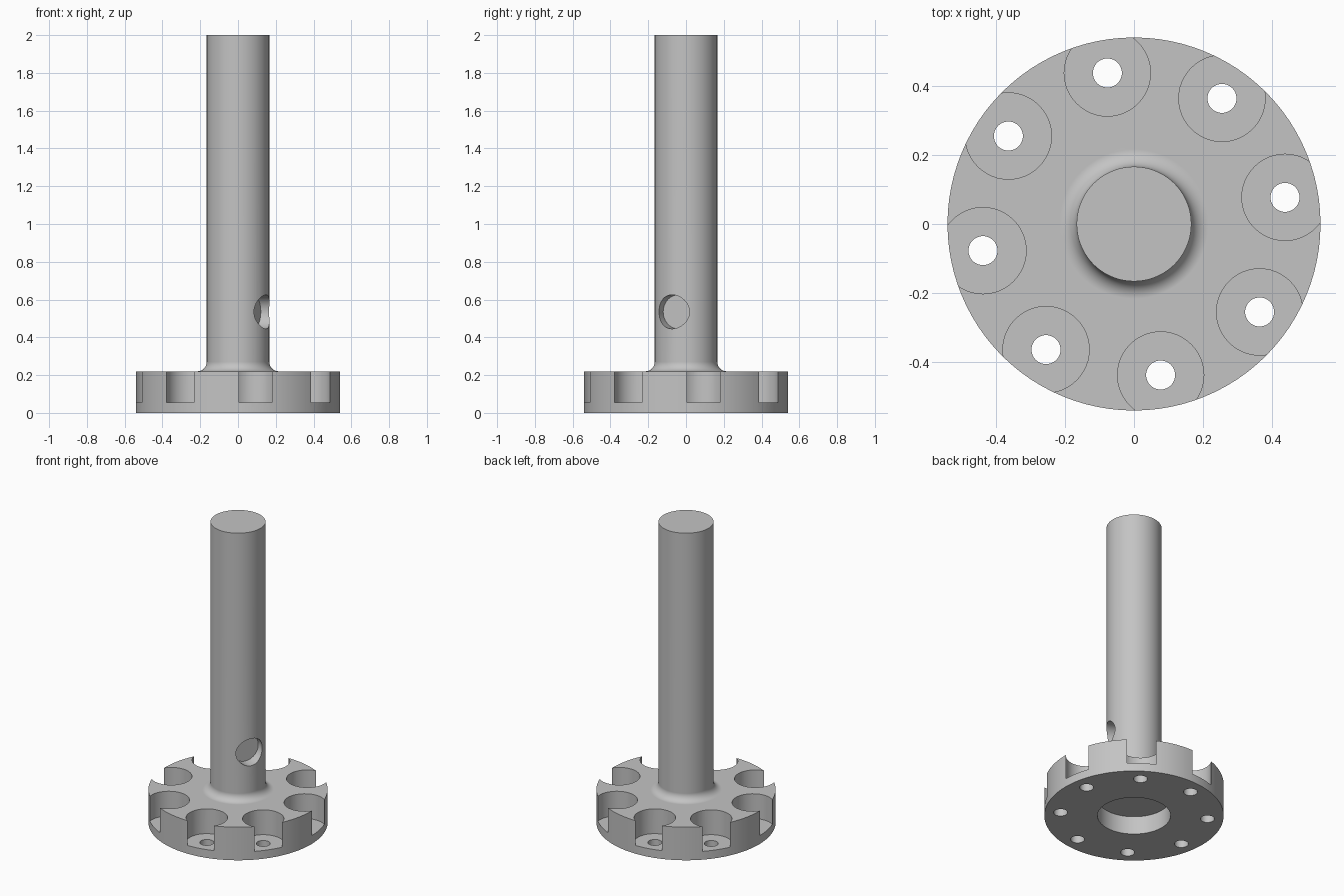
import bpy, bmesh, math
from mathutils import Matrix, Vector

cube = bpy.data.objects.get("Cube")
if cube:
    bpy.data.objects.remove(cube, do_unlink=True)

FLANGE_R, FLANGE_H = 0.54, 0.22
SHAFT_R, FILLET = 0.166, 0.05
BOLT_CIRCLE, BOLT_COUNT, BOLT_START = 0.444, 8, math.radians(10)

steel = bpy.data.materials.new("grey_steel")
steel.use_nodes = True
grey = (0.55, 0.55, 0.55, 1)
steel.diffuse_color = grey
steel.node_tree.nodes["Principled BSDF"].inputs["Base Color"].default_value = grey


def lathe(name, profile, steps):
    """Revolve a closed (radius, height) profile about the z axis."""
    bm = bmesh.new()
    verts = [bm.verts.new((r, 0, z)) for r, z in profile]
    edges = [bm.edges.new(pair) for pair in zip(verts, verts[1:])]
    bmesh.ops.spin(bm, geom=verts + edges, cent=(0, 0, 0), axis=(0, 0, 1),
                   angle=math.tau, steps=steps, use_duplicate=False)
    bmesh.ops.remove_doubles(bm, verts=bm.verts, dist=1e-5)
    bmesh.ops.recalc_face_normals(bm, faces=bm.faces)
    mesh = bpy.data.meshes.new(name)
    bm.to_mesh(mesh)
    bm.free()
    mesh.materials.append(steel)
    obj = bpy.data.objects.new(name, mesh)
    bpy.context.collection.objects.link(obj)
    return obj


def cut(target, cutter):
    """Subtract the cutter from the target, then discard it."""
    cutter.hide_render = True
    mod = target.modifiers.new("cut", 'BOOLEAN')
    mod.operation, mod.solver, mod.object = 'DIFFERENCE', 'EXACT', cutter
    bpy.context.view_layer.objects.active = target
    bpy.ops.object.modifier_apply(modifier=mod.name)
    bpy.data.objects.remove(cutter, do_unlink=True)


# Flange with underside recess, filleted into the tall shaft
fillet = []
for i in range(9):
    a = math.pi / 2 * i / 8
    fillet.append((SHAFT_R + FILLET * (1 - math.sin(a)),
                   FLANGE_H + FILLET * (1 - math.cos(a))))
body = lathe("flanged_shaft",
             [(0, 0.12), (0.22, 0.12), (0.22, 0), (FLANGE_R, 0), (FLANGE_R, FLANGE_H)]
             + fillet + [(SHAFT_R, 2), (0, 2)], 96)

# Counterbored bolt holes that break through the rim
for i in range(BOLT_COUNT):
    a = BOLT_START + math.tau * i / BOLT_COUNT
    bore = lathe("bolt_bore_cutter", [(0, -0.1), (0.042, -0.1), (0.042, 0.055),
                                      (0.125, 0.055), (0.125, 0.4), (0, 0.4)], 48)
    bore.data.transform(Matrix.Translation(
        (BOLT_CIRCLE * math.cos(a), BOLT_CIRCLE * math.sin(a), 0)))
    cut(body, bore)

# Flat-bottomed blind hole in the side of the shaft
a = math.radians(-26.5)
direction = Vector((math.cos(a), math.sin(a), 0))
blind = lathe("side_hole_cutter", [(0, 0.09), (0.09, 0.09), (0.09, 0.4), (0, 0.4)], 48)
blind.data.transform(Matrix.Translation((0, 0, 0.535))
                     @ direction.to_track_quat('Z', 'Y').to_matrix().to_4x4())
cut(body, blind)

# Smooth curved walls, crisp machined edges
bpy.ops.object.select_all(action='DESELECT')
body.select_set(True)
bpy.context.view_layer.objects.active = body
bpy.ops.object.shade_smooth_by_angle(angle=math.radians(30))
weighted = body.modifiers.new("weighted_normals", 'WEIGHTED_NORMAL')
weighted.keep_sharp = True
